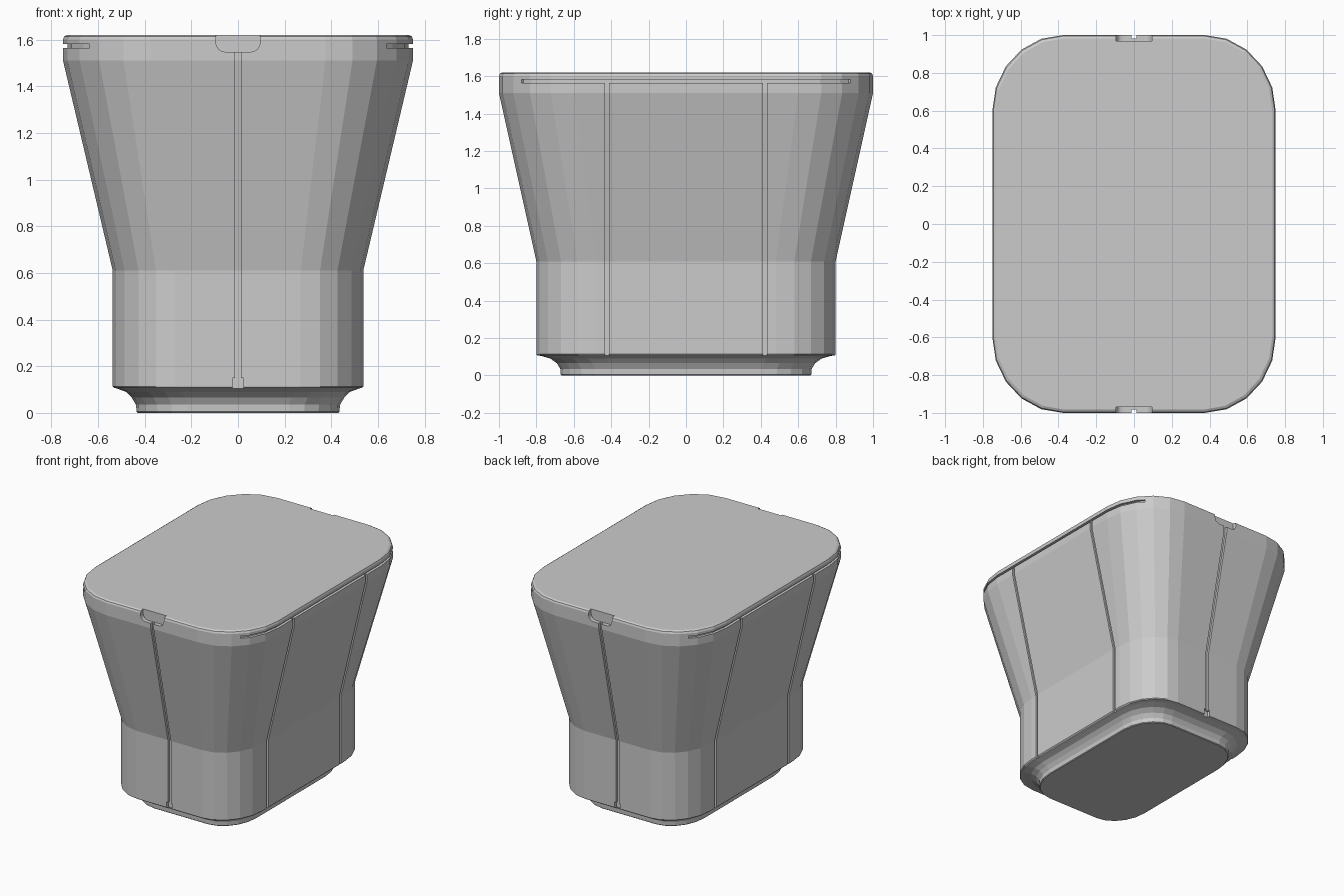
import bpy, bmesh, math

if "Cube" in bpy.data.objects:
    bpy.data.objects.remove(bpy.data.objects["Cube"])

SEG = 5  # facets per corner


def outline(hx, hy, rx=None, ry=None):
    """Rounded rectangle, anticlockwise from the +x side."""
    rx = hx * 0.5 if rx is None else rx
    ry = hy * 0.4 if ry is None else ry
    pts = []
    for q, (sx, sy) in enumerate([(1, 1), (-1, 1), (-1, -1), (1, -1)]):
        for i in range(SEG + 1):
            a = math.pi / 2 * (q + i / SEG)
            pts.append((sx * (hx - rx) + rx * math.cos(a),
                        sy * (hy - ry) + ry * math.sin(a)))
    return pts


def finish(name, bm):
    bmesh.ops.recalc_face_normals(bm, faces=bm.faces)
    me = bpy.data.meshes.new(name)
    bm.to_mesh(me)
    bm.free()
    ob = bpy.data.objects.new(name, me)
    bpy.context.collection.objects.link(ob)
    return ob


def loft(name, rings):
    bm = bmesh.new()
    vs = [[bm.verts.new(p) for p in r] for r in rings]
    n = len(vs[0])
    for a, b in zip(vs, vs[1:]):
        for i in range(n):
            j = (i + 1) % n
            bm.faces.new((a[i], a[j], b[j], b[i]))
    bm.faces.new(vs[0])
    bm.faces.new(vs[-1])
    return finish(name, bm)


# Body: foot, flared lip, straight lower wall, widening upper wall, rim
sections = [(0, 0.43, 0.665), (0.005, 0.435, 0.67), (0.035, 0.437, 0.672),
            (0.065, 0.455, 0.69), (0.09, 0.48, 0.725), (0.103, 0.515, 0.77),
            (0.108, 0.532, 0.797), (0.114, 0.537, 0.80), (0.61, 0.537, 0.80),
            (1.51, 0.75, 1.0), (1.60, 0.75, 1.0), (1.613, 0.745, 0.995),
            (1.62, 0.733, 0.983)]
body = loft("container_body",
            [[(x, y, z) for x, y in outline(hx, hy)] for z, hx, hy in sections])


def cut(ob):
    ob.hide_render = True
    ob.hide_set(True)
    ob.display_type = 'WIRE'
    m = body.modifiers.new(ob.name, 'BOOLEAN')
    m.operation = 'DIFFERENCE'
    m.solver = 'EXACT'
    m.object = ob


def wall_groove(name, axis, sign, centre, width, z0, z1, lo, hi, depth):
    """Vertical groove that follows the bent wall; lo and hi are wall distances."""
    bend = [(lo, z0), (lo, 0.61)]
    if z1 > 1.51:
        bend += [(hi, 1.51), (hi, z1)]
    else:
        bend = [(lo, z0), (lo, z1)]
    prof = [(d - depth, z) for d, z in bend] + [(d + 0.05, z) for d, z in reversed(bend)]
    rings = []
    for s in (-1, 1):
        c = centre + s * width / 2
        rings.append([(sign * d, c, z) if axis == 'x' else (c, sign * d, z)
                      for d, z in prof])
    cut(loft(name, rings))


for s in (-1, 1):
    tag = "front" if s < 0 else "back"
    # Centre seam with a small wider end at the foot
    wall_groove(tag + "_seam_cutter", 'y', s, 0, 0.024, 0.10, 1.56, 0.80, 1.0, 0.018)
    wall_groove(tag + "_seam_end_cutter", 'y', s, 0, 0.046, 0.099, 0.15, 0.80, 1.0, 0.022)

    # Finger notch with rounded lower corners
    w, zb, r = 0.095, 1.547, 0.04
    shape = [(-w, 1.66)]
    for cx, a0 in ((-w + r, 180), (w - r, 270)):
        for i in range(5):
            a = math.radians(a0 + 22.5 * i)
            shape.append((cx + r * math.cos(a), zb + r + r * math.sin(a)))
    shape.append((w, 1.66))
    cut(loft(tag + "_notch_cutter",
             [[(x, s * d, z) for x, z in shape] for d in (0.97, 1.06)]))

    side = "left" if s < 0 else "right"
    # Pair of side seams
    for c, end in ((-0.423, "a"), (0.423, "b")):
        wall_groove(f"{side}_seam_{end}_cutter", 'x', s, c, 0.02,
                    0.10, 1.57, 0.537, 0.75, 0.014)

    # Horizontal slot under the rim, wrapping onto the corners
    def path(off, end=45):
        rx, ry = 0.375 + off, 0.40 + off
        quarter = [(0.375 + rx * math.cos(math.radians(a)),
                    0.60 + ry * math.sin(math.radians(a))) for a in (0, 18, 36, end)]
        return [(x, -y) for x, y in reversed(quarter)] + quarter
    strip = path(-0.02) + path(0.05)[::-1]
    cut(loft(side + "_slot_cutter",
             [[(s * x, y, z) for x, y in strip] for z in (1.564, 1.581)]))
